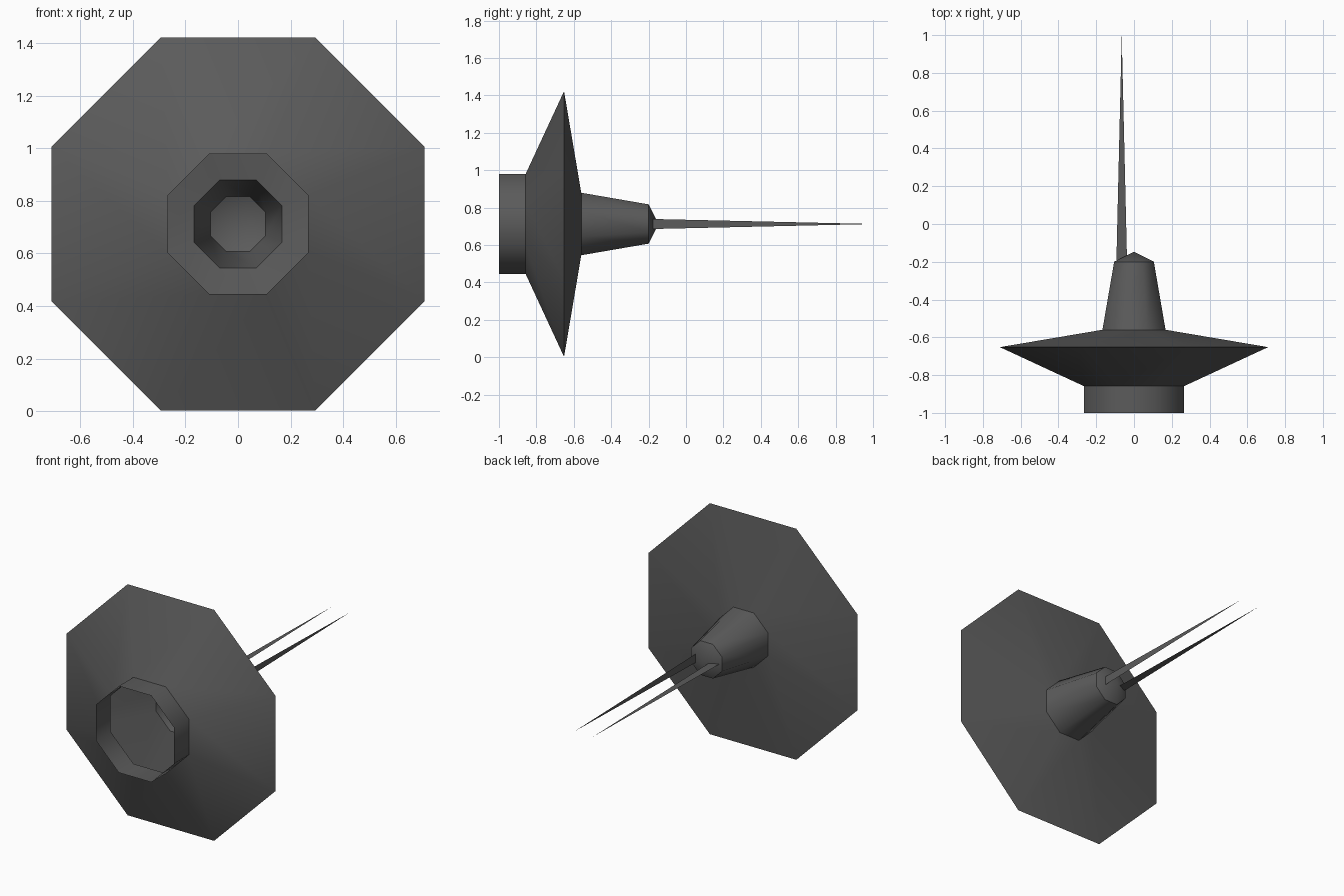
import bpy, bmesh, math

if "Cube" in bpy.data.objects:
    bpy.data.objects.remove(bpy.data.objects["Cube"])

CZ = 0.712                          # height of the central axis
K = 1 / math.cos(math.pi / 8)       # flat-to-corner ratio of an octagon

mat = bpy.data.materials.new("dark grey")
mat.diffuse_color = (0.105, 0.105, 0.105, 1)
mat.use_nodes = True
mat.node_tree.nodes["Principled BSDF"].inputs["Base Color"].default_value = mat.diffuse_color


def finish(bm, name, smooth):
    me = bpy.data.meshes.new(name)
    bm.to_mesh(me)
    bm.free()
    me.materials.append(mat)
    for p in me.polygons:
        p.use_smooth = smooth
    ob = bpy.data.objects.new(name, me)
    bpy.context.collection.objects.link(ob)
    return ob


def octagon_band(name, y0, r0, y1, r1, smooth=True):
    """Open eight-sided band along y; r is the distance to the flats."""
    bm = bmesh.new()
    rings = []
    for y, r in ((y0, r0), (y1, r1)):
        if r == 0:
            rings.append([bm.verts.new((0, y, CZ))] * 8)
            continue
        rings.append([bm.verts.new((r * K * math.cos(a), y, CZ + r * K * math.sin(a)))
                      for a in [math.pi * (i + 0.5) / 4 for i in range(8)]])
    a, b = rings
    for i in range(8):
        j = (i + 1) % 8
        if r1 == 0:
            bm.faces.new((a[j], a[i], b[i]))
        else:
            bm.faces.new((a[j], a[i], b[i], b[j]))
    return finish(bm, name, smooth)


def prong(name, x, dx, dz):
    """Flat pointed blade running backwards from the nose."""
    bm = bmesh.new()
    pts = [(x - dx, -0.19, CZ - dz), (x + dx, -0.19, CZ + dz), (x, 1.0, CZ)]
    bm.faces.new([bm.verts.new(p) for p in pts])
    return finish(bm, name, False)


# hollow shell, open at the front
octagon_band("front_collar", -1.0, 0.266, -0.858, 0.266)
octagon_band("dish_front", -0.858, 0.266, -0.652, 0.71)
octagon_band("dish_back", -0.652, 0.71, -0.56, 0.167)
octagon_band("nose_cone", -0.56, 0.167, -0.20, 0.105)
octagon_band("nose_tip", -0.20, 0.105, -0.147, 0)

# one blade lies flat, the other stands upright
prong("left_prong", -0.065, 0.028, 0)
prong("right_prong", 0.06, 0, 0.027)
